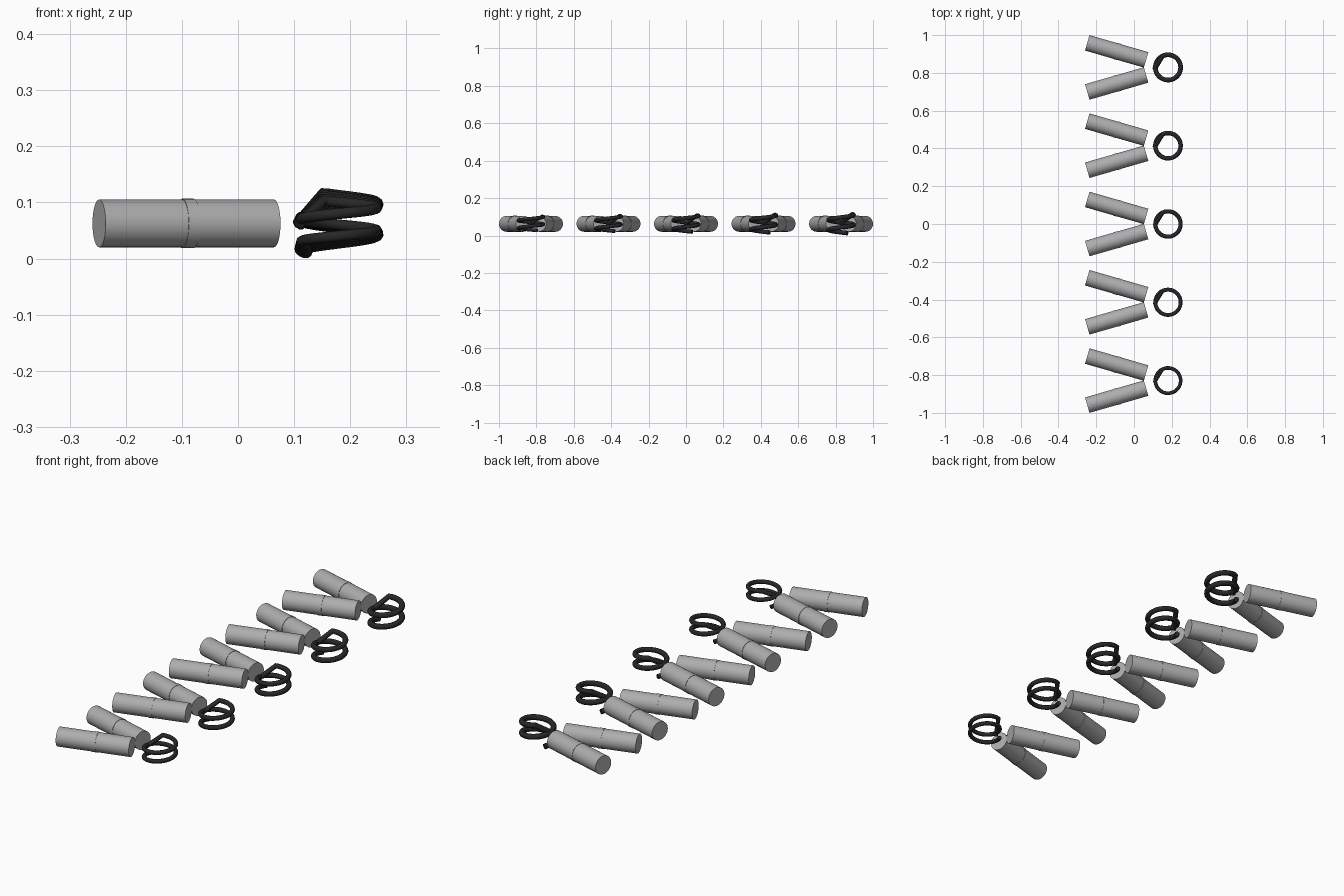
import bpy, math
from mathutils import Vector

if "Cube" in bpy.data.objects:
    bpy.data.objects.remove(bpy.data.objects["Cube"])


def material(name, rgb):
    m = bpy.data.materials.new(name)
    m.diffuse_color = (*rgb, 1)
    m.use_nodes = True
    m.node_tree.nodes["Principled BSDF"].inputs["Base Color"].default_value = m.diffuse_color
    return m


GREY = material("handle grey", (0.42, 0.42, 0.43))
BLACK = material("spring black", (0.02, 0.02, 0.02))

RADIUS = 0.0425      # handle radius
MID_Z = 0.0625       # handle axis height
COIL_X, COIL_R = 0.18, 0.067


def cylinder(name, a, b, r):
    """Closed smooth cylinder between two points."""
    d = b - a
    bpy.ops.mesh.primitive_cylinder_add(vertices=48, radius=r, depth=d.length,
                                        location=(a + b) / 2)
    ob = bpy.context.object
    ob.name = name
    ob.rotation_euler = d.to_track_quat('Z', 'Y').to_euler()
    ob.data.materials.append(GREY)
    bpy.ops.object.shade_smooth_by_angle(angle=math.radians(35))
    return ob


def tube(name, points, r):
    """Round wire swept along a path."""
    cu = bpy.data.curves.new(name, 'CURVE')
    cu.dimensions = '3D'
    cu.bevel_depth = r
    cu.bevel_resolution = 3
    cu.use_fill_caps = True
    sp = cu.splines.new('POLY')
    sp.points.add(len(points) - 1)
    for p, co in zip(sp.points, points):
        p.co = (*co, 1)
    ob = bpy.data.objects.new(name, cu)
    bpy.context.collection.objects.link(ob)
    bpy.ops.object.select_all(action='DESELECT')
    ob.select_set(True)
    bpy.context.view_layer.objects.active = ob
    bpy.ops.object.convert(target='MESH')
    ob = bpy.context.object
    ob.name = name
    ob.data.materials.clear()
    ob.data.materials.append(BLACK)
    bpy.ops.object.shade_smooth_by_angle(angle=math.radians(40))


for i in range(5):
    cy = -0.829 + i * 0.4145
    t = i / 4

    # Pair of handles in a V, each with a slightly raised middle band
    for side, label in ((-1, "front"), (1, "back")):
        outer = Vector((-0.2475, cy + side * 0.130, MID_Z))
        inner = Vector((0.064, cy + side * 0.040, MID_Z))
        cylinder(f"{label}_handle_{i + 1}", outer, inner, RADIUS)
        cylinder(f"{label}_handle_band_{i + 1}", outer.lerp(inner, 0.475),
                 outer.lerp(inner, 0.54), RADIUS + 0.0015)

    # Coil spring: each one is stiffer, with thicker wire and wider pitch
    pitch = 0.040 + 0.013 * t
    wire = 0.0097 + 0.0028 * t
    path = []
    for k in range(77):
        deg = 150 + (835 - 150) * k / 76
        a = math.radians(deg)
        path.append((COIL_X + COIL_R * math.cos(a), cy + COIL_R * math.sin(a),
                     0.07 + pitch * (deg - 540) / 360))
    # Straight tail from the top turn down towards the handles
    path.append((0.109, cy - 0.008, 0.062))
    tube(f"coil_spring_{i + 1}", path, wire)
